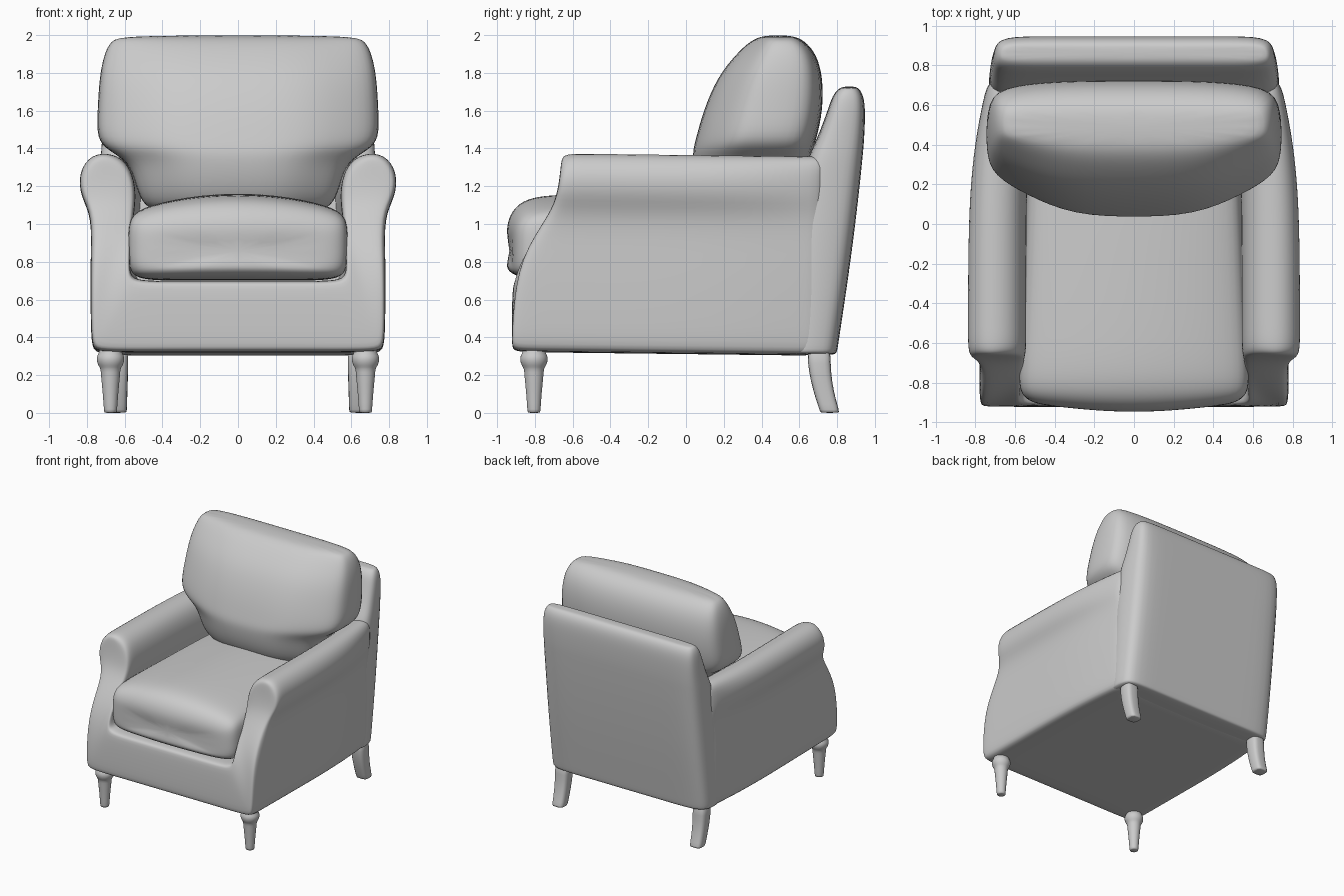
import bpy, bmesh, math

if "Cube" in bpy.data.objects:
    bpy.data.objects.remove(bpy.data.objects["Cube"])


def interp(table, t):
    """Piecewise-linear lookup in a list of (t, value)."""
    if t <= table[0][0]:
        return table[0][1]
    for (a, u), (b, v) in zip(table, table[1:]):
        if t <= b:
            return u + (v - u) * (t - a) / (b - a)
    return table[-1][1]


def taper(x, y):
    """Narrow the frame towards the back."""
    return x * interp([(0.1, 1), (0.4, 0.98), (0.65, 0.945), (0.9, 0.91)], y)


def loft(name, rings, subdiv=2, cap_pairs=False):
    """Skin closed rings; caps are n-gons or strips of paired points."""
    bm = bmesh.new()
    vs = [[bm.verts.new(p) for p in r] for r in rings]
    n = len(rings[0])
    for a, b in zip(vs, vs[1:]):
        for i in range(n):
            j = (i + 1) % n
            bm.faces.new((a[i], a[j], b[j], b[i]))
    for r in (vs[0], vs[-1]):
        if cap_pairs:
            for k in range(n // 2 - 1):
                bm.faces.new((r[k], r[k + 1], r[n - 2 - k], r[n - 1 - k]))
        else:
            bm.faces.new(r)
    bmesh.ops.recalc_face_normals(bm, faces=bm.faces)
    for f in bm.faces:
        f.smooth = True
    me = bpy.data.meshes.new(name)
    bm.to_mesh(me)
    bm.free()
    ob = bpy.data.objects.new(name, me)
    bpy.context.collection.objects.link(ob)
    if subdiv:
        m = ob.modifiers.new("smooth", 'SUBSURF')
        m.levels = m.render_levels = subdiv
    return ob


def sym(half):
    """Close a half outline that starts and ends at x = 0."""
    return half + [(-x, y) for x, y in reversed(half[1:-1])]


# Frame: front rail and both rolled arms as one U-shaped section
pairs = [((0, .322), (0, .70)), ((.45, .322), (.35, .70)), ((.74, .322), (.53, .70)),
         ((.775, .345), (.572, .73)), ((.78, .50), (.572, .82)), ((.782, .80), (.565, .96)),
         ((.772, 1.05), (.545, 1.09)), ((.835, 1.15), (.54, 1.20)),
         ((.845, 1.28), (.575, 1.32)), ((.775, 1.378), (.66, 1.38))]
left = [((-o[0], o[1]), (-i[0], i[1])) for o, i in reversed(pairs[1:])]
pairs = left + pairs
front = [(.3, -.925), (.7, -.92), (.85, -.875), (.98, -.78), (1.08, -.70),
         (1.17, -.68), (1.38, -.66)]


def frame_ring(s, off, inset):
    outer, inner = [], []
    for o, i in pairs:
        d = math.dist(o, i)
        for p, q, out in ((o, i, outer), (i, o, inner)):
            x = p[0] + (q[0] - p[0]) * inset / d
            z = p[1] + (q[1] - p[1]) * inset / d
            if p[1] > 1.25:
                z -= inset
            y0 = interp(front, p[1]) + off
            y = y0 + (0.76 - y0) * s
            if abs(x) > .785:      # the roll fades out near the back
                x = math.copysign(.785 + (abs(x) - .785) * (1 - s ** 4), x)
            out.append((taper(x, y), y, z - 0.012 * (y + 0.9)))
    return outer + inner[::-1]


loft("frame_with_arms",
     [frame_ring(0, 0, .035), frame_ring(0, .012, .012), frame_ring(0, .05, 0)]
     + [frame_ring(s, .05, 0) for s in (.08, .3, .55, .75, .9, 1)], cap_pairs=True)


# Raked back panel, lofted upward
def back_ring(z, w, yf, yb):
    d = yb - yf
    half = [(0, yf), (.6 * w, yf), (.94 * w, yf), (w, yf + .25 * d),
            (w, yb - .3 * d), (.955 * w, yb), (.6 * w, yb), (0, yb)]
    return [(taper(x, y), y, z) for x, y in sym(half)]


loft("back_panel", [back_ring(*r) for r in [
    (.305, .76, .56, .785), (.32, .775, .56, .80), (.38, .78, .56, .808),
    (.8, .785, .58, .872), (1.2, .785, .61, .92), (1.36, .785, .645, .935),
    (1.44, .78, .69, .943), (1.6, .775, .75, .95), (1.68, .765, .775, .94),
    (1.72, .74, .81, .915), (1.728, .71, .84, .89)]])


# Seat cushion, lofted front to back
def seat_ring(y, w, sx, sz, bow):
    half = [(0, .70), (.5, .70), (.9, .70), (1, .745), (1, .9), (1, 1.03),
            (.9, 1.09), (.5, 1.145), (0, 1.168)]
    return [(x * w * sx, y + bow * x * x, .83 + (z - .83) * sz) for x, z in sym(half)]


loft("seat_cushion", [seat_ring(*r) for r in [
    (-.955, .58, .6, .35, .03), (-.945, .58, .86, .6, .035), (-.90, .58, .97, .82, .03),
    (-.82, .582, 1, .94, .01), (-.68, .58, 1, .99, 0), (-.3, .56, 1, 1, 0),
    (.2, .54, 1, 1, 0), (.5, .53, 1, .95, 0), (.6, .52, .95, .8, 0)]])


# Back cushion with side ears over the arms, lofted upward
def pillow_ring(z, w, yf, yb):
    d = yb - yf
    half = [(0, yf), (.45 * w, yf + .01 * d), (.75 * w, yf + .16 * d),
            (.96 * w, yf + .30 * d), (w, yf + .45 * d), (w, yf + .78 * d),
            (.93 * w, yf + .95 * d), (.5 * w, yb), (0, yb)]
    return [(x, y, z) for x, y in sym(half)]


loft("back_cushion", [pillow_ring(*r) for r in [
    (1.06, .38, .22, .55), (1.085, .50, .12, .60), (1.2, .54, .06, .62),
    (1.33, .58, .035, .65), (1.39, .69, .035, .67), (1.45, .75, .05, .69),
    (1.6, .745, .09, .725), (1.78, .735, .165, .725), (1.9, .71, .265, .69),
    (1.97, .675, .34, .63), (2.0, .61, .41, .56)]])


# Legs: turned at the front, curved square ones at the back
def circle(x, y, z, r, n=16):
    return [(x + r * math.cos(2 * math.pi * k / n), y + r * math.sin(2 * math.pi * k / n), z)
            for k in range(n)]


def leg_ring(cx, z, w, yf, yb):
    d = (yb - yf) * .22
    half = [(0, yf), (.75 * w, yf), (w, yf + d), (w, yb - d), (.75 * w, yb), (0, yb)]
    return [(cx + x, y, z) for x, y in sym(half)]


for side, tag in ((1, "right"), (-1, "left")):
    loft("front_leg_" + tag, [circle(side * .675, -.805, z, r) for z, r in [
        (0, .033), (.004, .035), (.1, .041), (.2, .052), (.235, .053), (.25, .066),
        (.28, .077), (.305, .072), (.32, .06), (.36, .06)]], 1)
    loft("back_leg_" + tag, [leg_ring(side * .64, *r) for r in [
        (0, .05, .712, .81), (.006, .052, .71, .812), (.08, .054, .685, .79),
        (.17, .057, .66, .772), (.26, .06, .645, .765), (.36, .06, .64, .765)]], 1)
